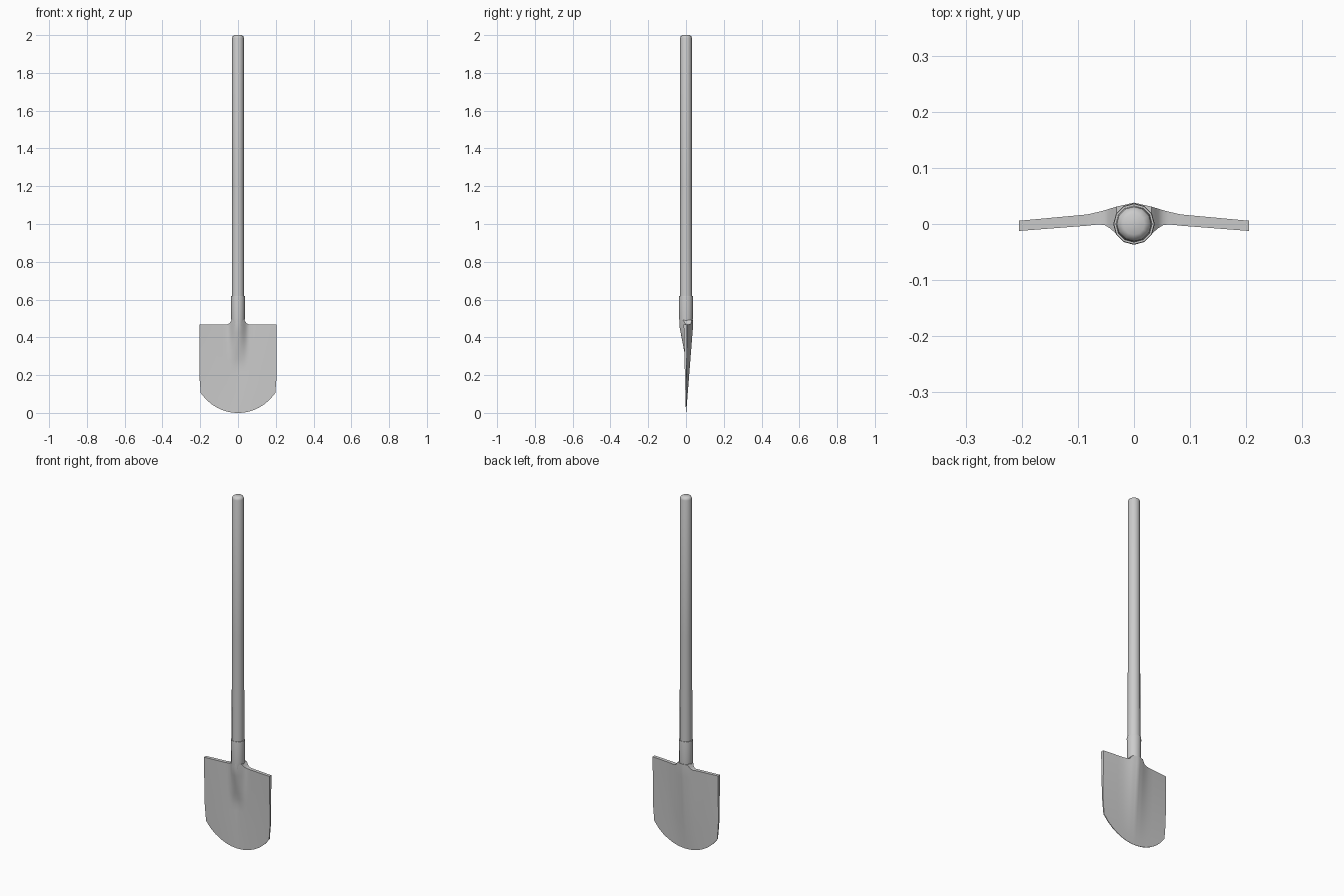
import bpy, bmesh, math

if "Cube" in bpy.data.objects:
    bpy.data.objects.remove(bpy.data.objects["Cube"])


def finish(bm, name, angle=40):
    bmesh.ops.recalc_face_normals(bm, faces=bm.faces)
    mesh = bpy.data.meshes.new(name)
    bm.to_mesh(mesh)
    bm.free()
    ob = bpy.data.objects.new(name, mesh)
    bpy.context.collection.objects.link(ob)
    bpy.ops.object.select_all(action='DESELECT')
    ob.select_set(True)
    bpy.context.view_layer.objects.active = ob
    bpy.ops.object.shade_smooth_by_angle(angle=math.radians(angle))
    return ob


def lathe(name, profile, sides=12):
    """Closed turned part from (radius, z) pairs."""
    bm = bmesh.new()
    rings = [[bm.verts.new((r * math.cos(2 * math.pi * i / sides),
                            r * math.sin(2 * math.pi * i / sides), z))
              for i in range(sides)] for r, z in profile]
    for a, b in zip(rings, rings[1:]):
        for i in range(sides):
            j = (i + 1) % sides
            bm.faces.new((a[i], a[j], b[j], b[i]))
    bm.faces.new(rings[0][::-1])
    bm.faces.new(rings[-1])
    return finish(bm, name)


def interp(x, pts):
    for (x0, y0), (x1, y1) in zip(pts, pts[1:]):
        if x <= x1:
            return y0 + (y1 - y0) * (x - x0) / (x1 - x0)
    return pts[-1][1]


# Long wooden shaft and the socket that holds it
lathe("handle", [(0.033, 0.5), (0.033, 0.7), (0.031, 1.2), (0.031, 1.985),
                 (0.028, 1.994), (0.019, 2.0)])
lathe("socket", [(0.02, 0.40), (0.034, 0.46), (0.036, 0.50), (0.037, 0.612),
                 (0.036, 0.62), (0.032, 0.62)])

# Blade: bowed sheet thinning to the tip, with the socket fading into its front
TOP, R = 0.468, 0.237
BACK = [(0, 0.037), (0.03, 0.030), (0.055, 0.022), (0.08, 0.016), (0.205, 0.004)]
FRONT = [(0, 0.008), (0.03, 0.004), (0.08, -0.002), (0.205, -0.012)]


def blade_point(x, s, back):
    a = abs(x)
    low = R - math.sqrt(R * R - a * a)
    d = min(max(a - 0.035, 0), 0.025)
    high = TOP + 0.025 - math.sqrt(0.025 ** 2 - (0.025 - d) ** 2)
    z = low + (high - low) * s
    k = min(z / TOP, 1)
    if back:
        y = k * interp(a, BACK) + 0.001
    else:
        y = k * interp(a, FRONT) - 0.001
        fade = min(max((z - 0.26) / 0.2, 0), 1)
        if a < 0.06:
            y -= 0.042 * fade * (0.5 + 0.5 * math.cos(math.pi * a / 0.06))
    wide = 1 + 0.04 * min(max((z - 0.10) / 0.1, 0), 1)
    return x * wide, y, z


half = [0.01, 0.02, 0.03, 0.036, 0.042, 0.05, 0.06, 0.08, 0.11, 0.14, 0.17, 0.197]
xs = [-x for x in reversed(half)] + [0] + half
rows = [i / 14 for i in range(15)]
bm = bmesh.new()
sheets = [[[bm.verts.new(blade_point(x, s, b)) for s in rows] for x in xs]
          for b in (False, True)]
for g in sheets:
    for c0, c1 in zip(g, g[1:]):
        for j in range(len(rows) - 1):
            bm.faces.new((c0[j], c1[j], c1[j + 1], c0[j + 1]))
# Rim joining front and back sheets
rims = []
for g in sheets:
    rims.append([c[0] for c in g] + g[-1][1:] +
                [c[-1] for c in reversed(g[:-1])] + g[0][-2:0:-1])
n = len(rims[0])
for i in range(n):
    j = (i + 1) % n
    bm.faces.new((rims[0][i], rims[0][j], rims[1][j], rims[1][i]))
finish(bm, "blade")
